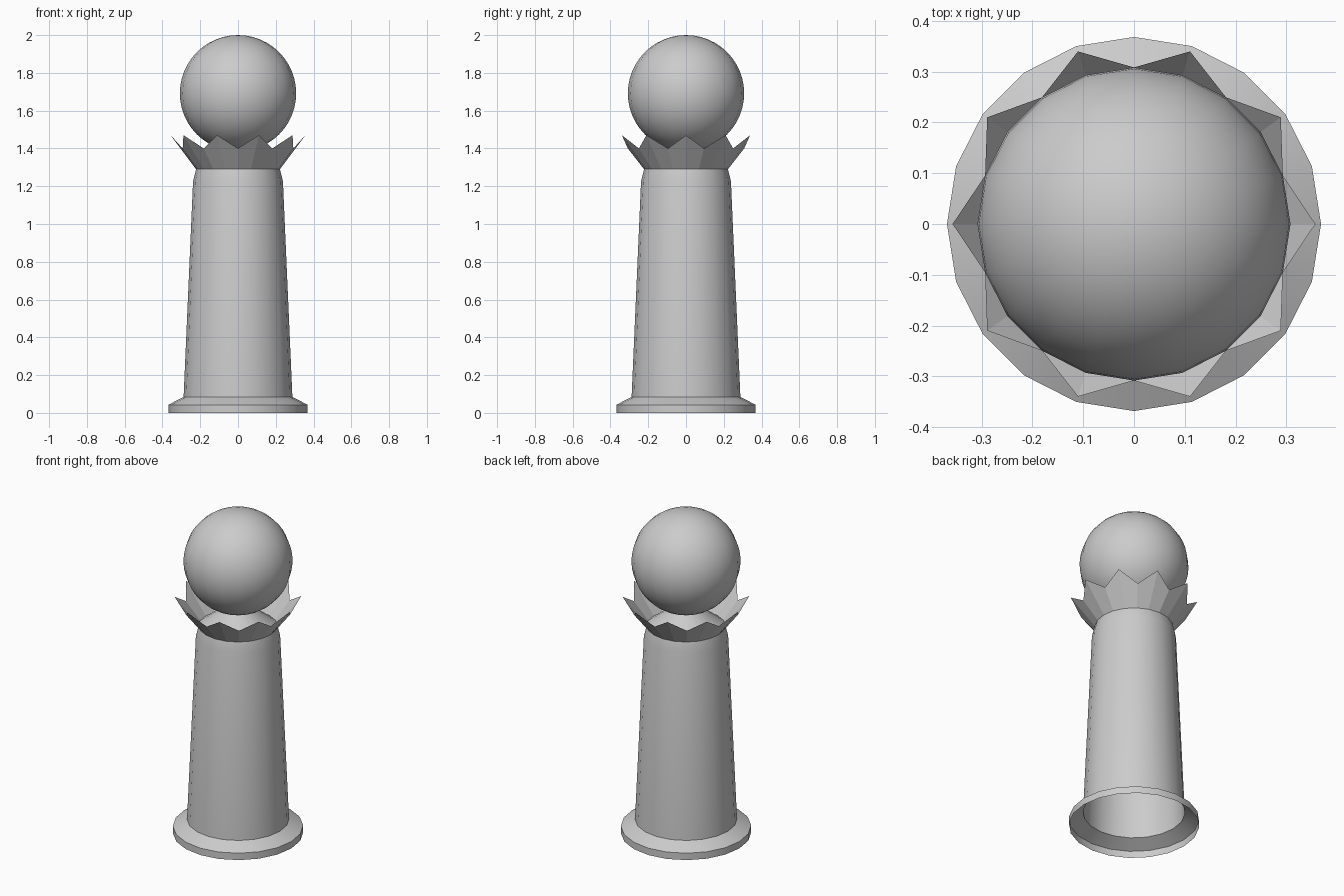
import bpy, bmesh, math

if "Cube" in bpy.data.objects:
    bpy.data.objects.remove(bpy.data.objects["Cube"])

SIDES = 20


def lathe(name, profile, angle=30):
    """Revolve (r, z) points; r or z may be a pair, alternating around the ring."""
    bm = bmesh.new()
    rings = []
    for r, z in profile:
        ring = []
        for i in range(SIDES):
            a = 2 * math.pi * i / SIDES
            rr = r[i % 2] if isinstance(r, tuple) else r
            zz = z[i % 2] if isinstance(z, tuple) else z
            ring.append(bm.verts.new((rr * math.cos(a), rr * math.sin(a), zz)))
        rings.append(ring)
    for lo, hi in zip(rings, rings[1:]):
        for i in range(SIDES):
            j = (i + 1) % SIDES
            bm.faces.new((lo[i], lo[j], hi[j], hi[i]))
    mesh = bpy.data.meshes.new(name)
    bm.to_mesh(mesh)
    bm.free()
    obj = bpy.data.objects.new(name, mesh)
    bpy.context.collection.objects.link(obj)
    smooth(obj, angle)
    return obj


def smooth(obj, angle):
    bpy.ops.object.select_all(action='DESELECT')
    obj.select_set(True)
    bpy.context.view_layer.objects.active = obj
    bpy.ops.object.shade_smooth_by_angle(angle=math.radians(angle))


# Hollow flared foot, open underneath
lathe("foot", [(0.368, 0), (0.368, 0.043), (0.288, 0.085)])

# Tapered column with a narrowing neck
lathe("column", [(0.288, 0.085), (0.238, 1.225), (0.222, 1.29)], 19)

# Zigzag crown: tips and valleys alternate
lathe("crown", [(0.222, 1.29), ((0.357, 0.308), (1.47, 1.40))], 10)

# Sloped floor inside the crown, running up under the ball
lathe("crown_floor", [(0.222, 1.29), (0.08, 1.395)])

# Ball on top
bpy.ops.mesh.primitive_uv_sphere_add(segments=SIDES, ring_count=24,
                                     radius=0.308, location=(0, 0, 1.692))
ball = bpy.context.object
ball.name = "ball"
smooth(ball, 40)
